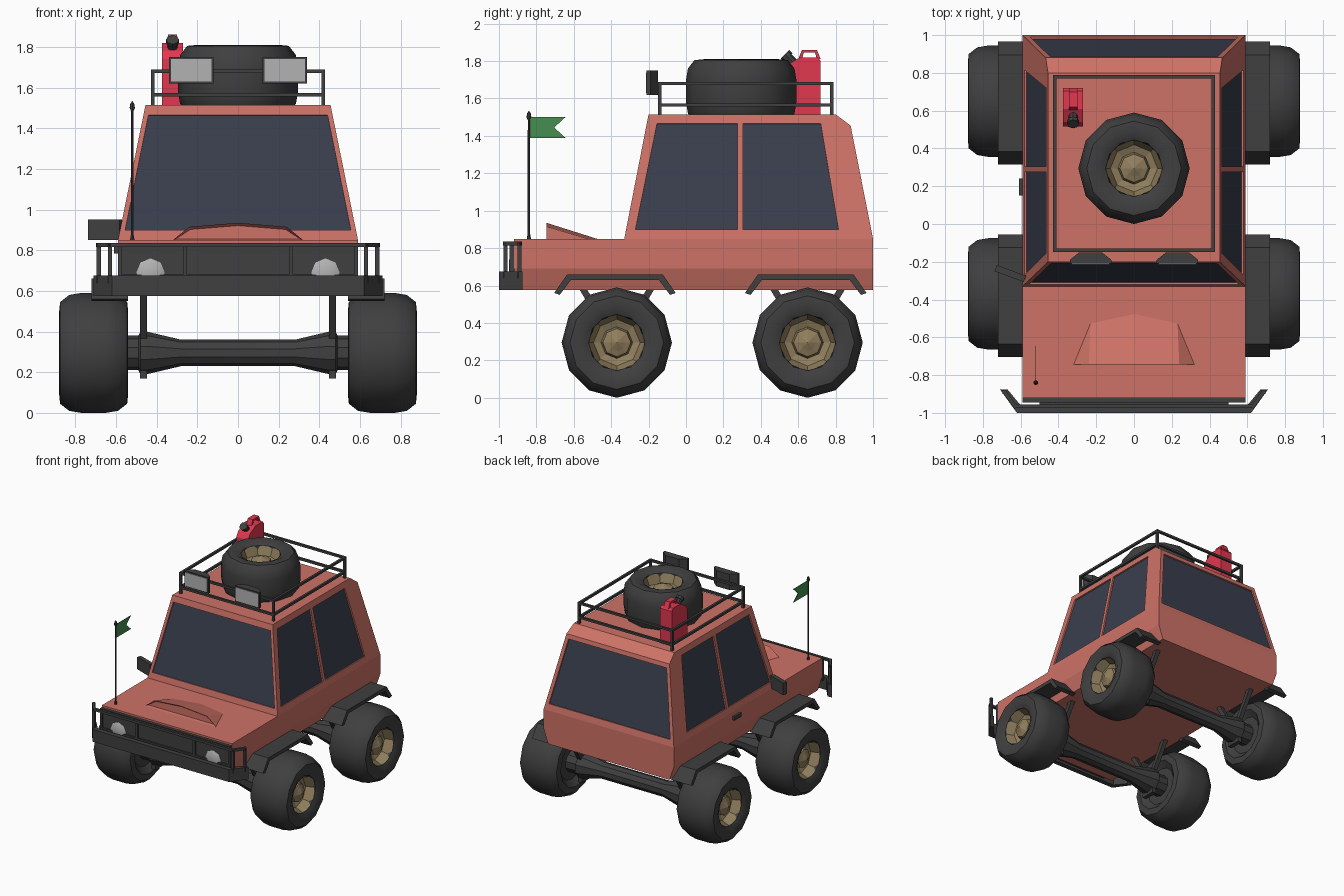
import bpy, bmesh, math
from mathutils import Vector, Matrix

cube = bpy.data.objects.get("Cube")
if cube:
    bpy.data.objects.remove(cube, do_unlink=True)


def material(name, r, g, b):
    m = bpy.data.materials.new(name)
    m.use_nodes = True
    m.diffuse_color = (r, g, b, 1)
    m.node_tree.nodes["Principled BSDF"].inputs["Base Color"].default_value = (r, g, b, 1)
    return m


PAINT = material("paint", 0.62, 0.17, 0.135)
GLASS = material("glass", 0.042, 0.05, 0.077)
DARK = material("dark_trim", 0.05, 0.05, 0.052)
RED = material("red_plastic", 0.75, 0.04, 0.08)
TAN = material("wheel_metal", 0.28, 0.21, 0.11)
LAMP = material("lamp", 0.45, 0.45, 0.45)
GREEN = material("flag_cloth", 0.06, 0.27, 0.08)


def finish(name, bm, *mats, smooth=None):
    bmesh.ops.remove_doubles(bm, verts=bm.verts, dist=1e-5)
    bmesh.ops.recalc_face_normals(bm, faces=bm.faces)
    me = bpy.data.meshes.new(name)
    bm.to_mesh(me)
    bm.free()
    for m in mats:
        me.materials.append(m)
    if smooth:
        me.shade_smooth()
        me.set_sharp_from_angle(angle=math.radians(smooth))
    ob = bpy.data.objects.new(name, me)
    bpy.context.scene.collection.objects.link(ob)
    return ob


def box(name, centre, size, mat, rot=None):
    bm = bmesh.new()
    m = Matrix.Translation(centre) @ (rot or Matrix()) @ Matrix.Diagonal((*size, 1))
    bmesh.ops.create_cube(bm, size=1, matrix=m)
    return finish(name, bm, mat)


def bar(name, a, b, width, mat=DARK):
    a, b = Vector(a), Vector(b)
    rot = (b - a).to_track_quat('Z', 'Y').to_matrix().to_4x4()
    return box(name, (a + b) / 2, (width, width, (b - a).length + width), mat, rot)


def prism(name, pts, axis, lo, hi, mat):
    place = {'X': lambda u, v, t: (t, u, v), 'Y': lambda u, v, t: (u, t, v),
             'Z': lambda u, v, t: (u, v, t)}[axis]
    bm = bmesh.new()
    a, b = [[bm.verts.new(place(u, v, t)) for u, v in pts] for t in (lo, hi)]
    bm.faces.new(a)
    bm.faces.new(b)
    for i in range(len(pts)):
        j = (i + 1) % len(pts)
        bm.faces.new((a[i], a[j], b[j], b[i]))
    return finish(name, bm, mat)


def lathe(name, profile, sides, mat, matrix, smooth=35):
    """Revolve (radius, offset) points about the local x axis."""
    bm = bmesh.new()
    rings = []
    for r, x in profile:
        angles = [math.tau * i / sides for i in range(sides)]
        rings.append([bm.verts.new((x, r * math.sin(t), r * math.cos(t))) for t in angles])
    for a, b in zip(rings, rings[1:]):
        for i in range(sides):
            j = (i + 1) % sides
            bm.faces.new((a[i], a[j], b[j], b[i]))
    bmesh.ops.transform(bm, matrix=matrix, verts=bm.verts)
    return finish(name, bm, mat, smooth=smooth)


SIDES = (("left", 1), ("right", -1))

# Lower body
prism("lower_body", [(-.59, .85), (.59, .85), (.59, .69), (.55, .575), (-.55, .575), (-.59, .69)],
      'Y', -.92, 1.0, PAINT)

# Cabin with recessed windows
BELT, ROOF, CUT = .85, 1.515, 1.455
SILL, HEAD, REAR_HEAD = .90, 1.465, 1.42


def half_width(z):
    return .59 - (z - BELT) * .203


def front_y(z):
    return -.33 + (z - BELT) * .195


def rear_y(z):
    return 1.0 - (z - BELT) * .198


cabin = bmesh.new()


def face(points, mat=0):
    cabin.faces.new([cabin.verts.new(p) for p in points]).material_index = mat


def framed(outer, inner, depth=.012):
    outer, inner = [Vector(p) for p in outer], [Vector(p) for p in inner]
    n = (inner[1] - inner[0]).cross(inner[2] - inner[0]).normalized()
    if n.dot(Vector((0, .3, 1.1)) - inner[0]) < 0:
        n.negate()
    deep = [p + n * depth for p in inner]
    for a, b in ((outer, inner), (inner, deep)):
        for i in range(4):
            j = (i + 1) % 4
            face((a[i], a[j], b[j], b[i]))
    face(deep, 1)


def end_ring(y_of, lo, hi, margin=0):
    a, b = half_width(lo) - margin, half_width(hi) - margin
    return [(-a, y_of(lo), lo), (-b, y_of(hi), hi), (b, y_of(hi), hi), (a, y_of(lo), lo)]


framed(end_ring(front_y, BELT, ROOF), end_ring(front_y, SILL, HEAD, .025))
framed(end_ring(rear_y, BELT, CUT), end_ring(rear_y, SILL, REAR_HEAD, .03))
PILLAR, ROOF_END = .29, .80
for _, s in SIDES:
    def side(*yz):
        return [(s * half_width(z), y, z) for y, z in yz]
    framed(side((front_y(BELT), BELT), (front_y(ROOF), ROOF), (PILLAR, ROOF), (PILLAR, BELT)),
           side((-.27, SILL), (-.155, HEAD), (.275, HEAD), (.275, SILL)))
    framed(side((PILLAR, BELT), (PILLAR, ROOF), (ROOF_END, ROOF), (rear_y(BELT), BELT)),
           side((.305, SILL), (.305, HEAD), (.72, HEAD), (.815, SILL)))
    face(side((ROOF_END, ROOF), (rear_y(CUT), CUT), (rear_y(BELT), BELT)))
for z, ys in ((ROOF, (front_y(ROOF), PILLAR, ROOF_END)), (BELT, (front_y(BELT), PILLAR, rear_y(BELT)))):
    w = half_width(z)
    face([(w, y, z) for y in ys] + [(-w, y, z) for y in reversed(ys)])
a, b = half_width(ROOF), half_width(CUT)
face([(-a, ROOF_END, ROOF), (a, ROOF_END, ROOF), (b, rear_y(CUT), CUT), (-b, rear_y(CUT), CUT)])
finish("cabin", cabin, PAINT, GLASS)

# Bonnet scoop
bm = bmesh.new()
front = [bm.verts.new((x, -.745, z)) for x, z in ((-.32, .85), (-.24, .915), (0, .935), (.24, .915), (.32, .85))]
back = [bm.verts.new((x, y, .848)) for x, y in ((-.23, -.52), (0, -.47), (.23, -.52))]
mouth = bm.faces.new(front)
for f in ((front[0], front[1], back[0]), (front[1], front[2], back[1], back[0]),
          (front[2], front[3], back[2], back[1]), (front[3], front[4], back[2]),
          (front[0], back[0], back[1], back[2], front[4])):
    bm.faces.new(f)
bmesh.ops.recalc_face_normals(bm, faces=bm.faces)
bmesh.ops.inset_individual(bm, faces=[mouth], thickness=.014, depth=-.02)
finish("bonnet_scoop", bm, PAINT)

# Grille and headlamps
box("grille_panel", (0, -.922, .745), (1.17, .02, .17), DARK)
for z in (.67, .825):
    box("grille_rail", (0, -.93, z), (1.18, .03, .02), DARK)
for label, s in SIDES:
    for x in (.26, .58):
        box(label + "_grille_divider", (s * x, -.93, .745), (.02, .03, .15), DARK)
    lathe(label + "_headlamp", [(0, .012), (.05, .01), (.07, 0), (.07, -.02), (0, -.02)], 8, LAMP,
          Matrix.Translation((s * .43, -.935, .69)) @ Matrix.Rotation(-math.pi / 2, 4, 'Z'))

# Front bumper and guard rail
prism("front_bumper", [(-.71, -.875), (-.62, -1), (.62, -1), (.71, -.875),
                       (.67, -.875), (.60, -.96), (-.60, -.96), (-.67, -.875)], 'Z', .575, .675, DARK)
box("bumper_mount", (0, -.94, .625), (1.0, .06, .06), DARK)
bar("guard_rail", (-.63, -.965, .825), (.63, -.965, .825), .02)
for label, s in SIDES:
    bar(label + "_guard_wing", (s * .63, -.965, .825), (s * .685, -.89, .825), .02)
    bar(label + "_guard_post", (s * .63, -.965, .825), (s * .63, -.965, .65), .02)
    bar(label + "_guard_end", (s * .685, -.89, .825), (s * .685, -.89, .65), .02)

# Wheels, axles, struts and fenders
TYRE = [(0, -.13), (.15, -.13), (.20, -.17), (.25, -.165), (.285, -.12), (.295, -.06), (.295, .06),
        (.285, .12), (.25, .165), (.20, .17), (.15, .145), (.14, .04), (0, .04)]
RIM = [(.155, .145), (.125, .075), (.085, .06), (.075, .10), (.045, .11), (0, .13)]


def wheel(name, matrix):
    lathe(name + "_tyre", TYRE, 12, DARK, matrix)
    lathe(name + "_rim", RIM, 8, TAN, matrix, smooth=None)


HALF_AXLE = [(.065, 0), (.065, .28), (.105, .45), (.105, .48), (.085, .49), (.085, .60)]
for end, c in (("front", -.37), ("rear", .65)):
    for label, s in SIDES:
        name = end + "_" + label
        turn = Matrix.Rotation(0 if s > 0 else math.pi, 4, 'Z')
        wheel(name + "_wheel", Matrix.Translation((s * .71, c, .295)) @ turn)
        lathe(name + "_axle", HALF_AXLE, 10, DARK, Matrix.Translation((0, c, .295)) @ turn)
        box(name + "_axle_bracket", (s * .465, c, .28), (.035, .12, .22), DARK)
        for d in (-1, 1):
            bar(name + "_strut", (s * .465, c + d * .03, .33), (s * .465, c + d * .21, .63), .035)
        arch = [(-.335, .56), (-.265, .66), (.245, .66), (.315, .56),
                (.285, .55), (.225, .63), (-.245, .63), (-.305, .55)]
        prism(name + "_fender", [(c + y, z) for y, z in arch], 'X', s * .54, s * .72, DARK)

wheel("spare_wheel", Matrix.Translation((0, .295, 1.64)) @ Matrix.Rotation(-math.pi / 2, 4, 'Y'))

# Roof rack
X, Y0, Y1 = .42, -.14, .78
for z in (1.565, 1.68):
    for y in (Y0, Y1):
        bar("rack_cross_rail", (-X, y, z), (X, y, z), .018)
    for _, s in SIDES:
        bar("rack_side_rail", (s * X, Y0, z), (s * X, Y1, z), .018)
for _, s in SIDES:
    for y in (Y0, Y1):
        bar("rack_post", (s * X, y, 1.51), (s * X, y, 1.68), .018)

# Roof lamps
for label, s in SIDES:
    mid = s * .23
    prism(label + "_roof_lamp_housing", [(mid - .11, -.21), (mid + .11, -.21), (mid + .11, -.19),
          (mid + .06, -.15), (mid - .06, -.15), (mid - .11, -.19)], 'Z', 1.62, 1.75, DARK)
    box(label + "_roof_lamp_lens", (mid, -.21, 1.685), (.2, .01, .11), LAMP)

# Fuel can
prism("fuel_can", [(.515, 1.51), (.515, 1.74), (.54, 1.78), (.61, 1.82), (.705, 1.82), (.72, 1.80), (.72, 1.51)],
      'X', -.375, -.27, RED)
prism("fuel_can_handle", [(.60, 1.81), (.62, 1.86), (.70, 1.86), (.72, 1.81),
                          (.70, 1.81), (.69, 1.845), (.63, 1.845), (.62, 1.81)], 'X', -.345, -.30, RED)
lathe("fuel_can_spout", [(0, 0), (.025, 0), (.025, .04), (.032, .04), (.032, .065), (0, .065)], 8, DARK,
      Matrix.Translation((-.322, .575, 1.79)) @ Matrix.Rotation(math.radians(-90), 4, 'Z')
      @ Matrix.Rotation(math.radians(-45), 4, 'Y'))

# Aerial and flag
lathe("aerial", [(0, 0), (.012, 0), (.007, .03), (.006, .64), (.013, .655), (.010, .675), (0, .69)], 8, DARK,
      Matrix.Translation((-.52, -.84, .845)) @ Matrix.Rotation(-math.pi / 2, 4, 'Y'))
prism("flag", [(-.84, 1.39), (-.645, 1.39), (-.705, 1.445), (-.645, 1.5), (-.84, 1.5)], 'X', -.522, -.518, GREEN)

# Wing mirror and door handle
box("wing_mirror", (-.655, -.262, .90), (.165, .035, .10), DARK, Matrix.Rotation(math.radians(-20), 4, 'Z'))
box("door_handle", (-.598, .195, .80), (.022, .09, .03), DARK)
